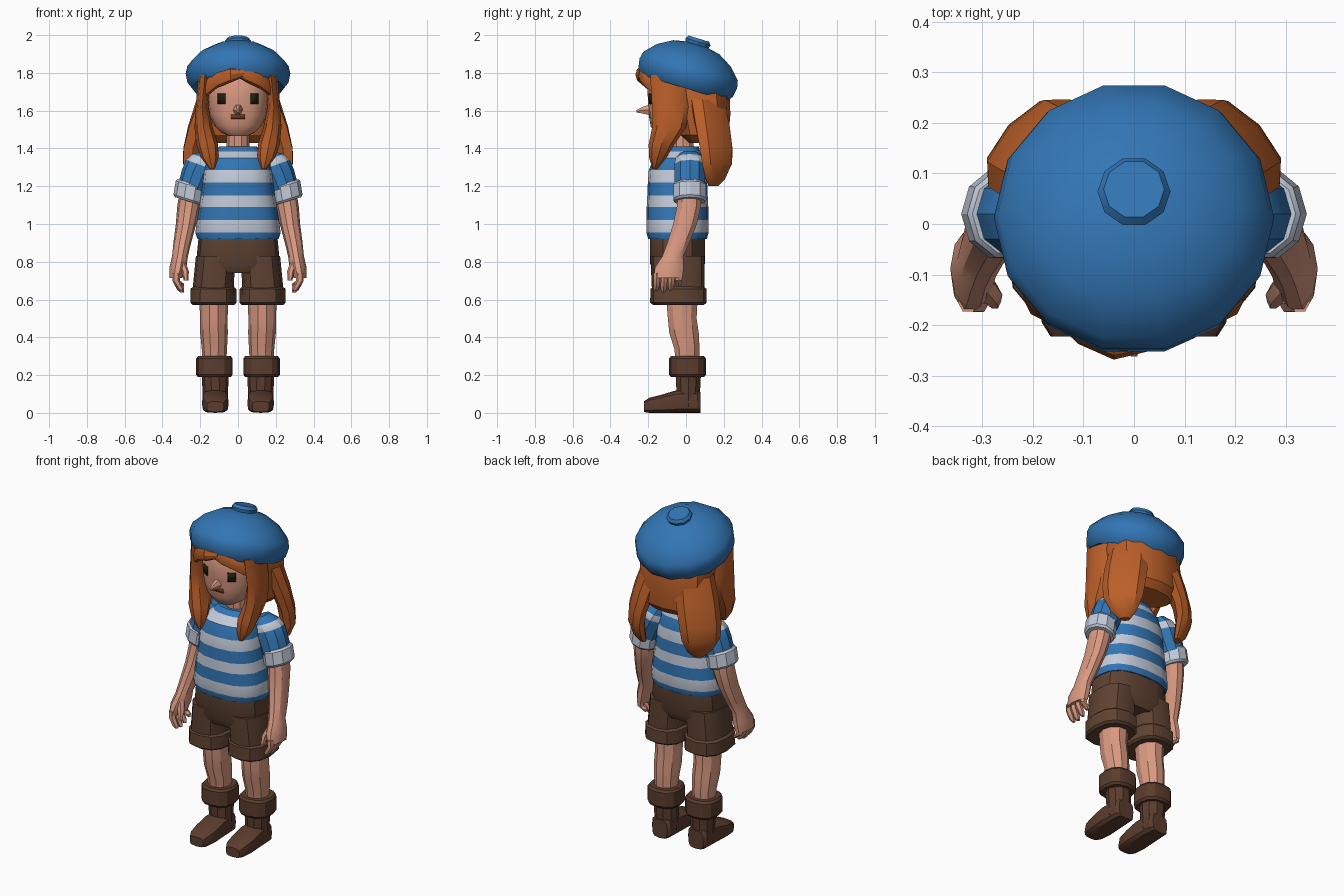
import bpy, bmesh, math
from math import cos, sin, pi, radians
from mathutils import Vector, Euler
from mathutils.bvhtree import BVHTree


def material(name, r, g, b):
    m = bpy.data.materials.new(name)
    m.diffuse_color = (r, g, b, 1)
    return m


BLUE = material("blue", .032, .18, .46)
WHITE = material("pale_grey", .54, .59, .69)
SKIN = material("skin", .70, .32, .22)
HAIR = material("ginger", .50, .115, .022)
BROWN = material("shorts_brown", .115, .056, .032)
BOOT = material("boot_brown", .105, .046, .027)
DARK = material("dark_eye", .016, .014, .005)
LIPS = material("mouth_brown", .19, .053, .01)


def finish(name, bm, mats, mirror=False):
    bmesh.ops.recalc_face_normals(bm, faces=bm.faces)
    me = bpy.data.meshes.new(name)
    bm.to_mesh(me)
    for m in mats:
        me.materials.append(m)
    ob = bpy.data.objects.new(name, me)
    bpy.context.collection.objects.link(ob)
    if mirror:
        ob.modifiers.new("mirror", 'MIRROR').use_mirror_merge = False
    return ob


def loft(name, rings, mats, n=12, p=2.0, rot=(0, 0, 0), mirror=False, pattern=None):
    """Skin a row of super-ellipse rings (x, y, z, radius a, radius b)."""
    if not isinstance(mats, (list, tuple)):
        mats = [mats]
    R = Euler([radians(a) for a in rot]).to_matrix()
    power = lambda v: math.copysign(abs(v) ** (2 / p), v) if abs(v) > 1e-6 else 0
    bm = bmesh.new()
    rows = []
    for x, y, z, a, b in rings:
        rows.append([bm.verts.new(Vector((x, y, z)) + R @ Vector(
            (a * power(cos(2 * pi * i / n)), b * power(sin(2 * pi * i / n)), 0))) for i in range(n)])
    for k, (lo, hi) in enumerate(zip(rows, rows[1:])):
        for i in range(n):
            j = (i + 1) % n
            f = bm.faces.new((lo[i], lo[j], hi[j], hi[i]))
            f.material_index = pattern[k] if pattern else 0
    bm.faces.new(rows[0][::-1])
    f = bm.faces.new(rows[-1])
    f.material_index = pattern[-1] if pattern else 0
    return finish(name, bm, mats, mirror)


def cuff(name, lo, hi, mat, **kw):
    """Rolled band between two rings with softened rims."""
    def mix(t, s):
        c = [l + (h - l) * t for l, h in zip(lo, hi)]
        return (*c[:3], c[3] * s, c[4] * s)
    loft(name, [mix(0, .9), mix(.12, 1), mix(.88, 1), mix(1, .9)], mat, **kw)


# Beret, tilted back, with a button on top
TILT = radians(17)
def on_beret(h, r):
    return (0, -.005 + h * sin(TILT), 1.74 + h * cos(TILT), r, r)

loft("beret", [on_beret(h, r) for h, r in (
    (.0, .20), (-.02, .245), (.01, .268), (.06, .277), (.10, .268), (.16, .21), (.205, .13), (.225, .03))],
    BLUE, n=14, rot=(-17, 0, 0))
loft("beret_button", [on_beret(h, r) for h, r in ((.20, .06), (.235, .072), (.252, .06))],
     BLUE, n=10, rot=(-17, 0, 0))

# Head and neck
head = loft("head", [(0, -.10, 1.465, .05, .05), (0, -.085, 1.485, .088, .085), (0, -.06, 1.52, .125, .128),
                     (0, -.04, 1.58, .153, .157), (0, -.03, 1.66, .165, .172), (0, -.03, 1.75, .165, .175),
                     (0, -.02, 1.83, .13, .14)], SKIN, n=16, p=2.4)
loft("neck", [(0, -.01, 1.34, .07, .065), (0, -.015, 1.42, .06, .058), (0, -.02, 1.54, .06, .06)], SKIN, n=10)
loft("nose", [(0, -.18, 1.605, .03, .035), (0, -.225, 1.603, .018, .022), (0, -.262, 1.597, .006, .008)],
     SKIN, n=6, rot=(90, 0, 0))

# Eyes and mouth laid onto the face
tree = BVHTree.FromPolygons([v.co for v in head.data.vertices], [p.vertices[:] for p in head.data.polygons])
def face_plate(name, x, z, w, h, mat):
    bm = bmesh.new()
    vs = []
    for sx, sz in ((-1, -1), (1, -1), (1, 1), (-1, 1)):
        hit = tree.ray_cast(Vector((x + sx * w / 2, -1, z + sz * h / 2)), Vector((0, 1, 0)))[0]
        vs.append(bm.verts.new(hit + Vector((0, -.006, 0))))
    bm.faces.new(vs)
    ob = finish(name, bm, [mat])
    ob.modifiers.new("thickness", 'SOLIDIFY').thickness = .006

face_plate("left_eye", .088, 1.662, .04, .055, DARK)
face_plate("right_eye", -.088, 1.662, .04, .055, DARK)
face_plate("mouth", 0, 1.568, .075, .022, LIPS)

# Hair: back mass, front locks, back locks and a parted fringe
loft("back_hair", [(0, .10, 1.43, .15, .09), (0, .095, 1.47, .195, .13), (0, .085, 1.58, .215, .15),
                   (0, .07, 1.70, .215, .16), (0, .03, 1.82, .18, .17)], HAIR, n=12, p=2.4)
loft("front_lock", [(.175, -.09, 1.79, .035, .10), (.19, -.08, 1.62, .034, .10), (.182, -.09, 1.51, .048, .09),
                    (.163, -.13, 1.42, .058, .068), (.15, -.15, 1.35, .046, .045), (.137, -.165, 1.29, .012, .012)],
     HAIR, n=8, mirror=True)
loft("back_lock", [(.13, .11, 1.66, .11, .07), (.175, .14, 1.52, .12, .06), (.207, .16, 1.40, .118, .05),
                   (.215, .165, 1.32, .108, .045), (.20, .155, 1.24, .07, .035), (.185, .145, 1.20, .03, .02)],
     HAIR, n=8, rot=(0, 0, -47), mirror=True)
loft("fringe_right", [(.035, -.235, 1.80, .02, .015), (-.04, -.238, 1.79, .042, .03), (-.11, -.205, 1.765, .045, .032),
                      (-.17, -.15, 1.72, .05, .03), (-.20, -.09, 1.66, .03, .025)], HAIR, n=8, rot=(0, 90, 0))
loft("fringe_left", [(-.01, -.23, 1.80, .02, .015), (.06, -.222, 1.785, .042, .03), (.12, -.195, 1.76, .045, .03),
                     (.17, -.15, 1.72, .045, .03), (.20, -.09, 1.66, .03, .025)], HAIR, n=8, rot=(0, 90, 0))

# Striped shirt: one ring per stripe edge
loft("shirt", [(0, -.045, z, rx, ry) for z, rx, ry in (
    (.92, .215, .155), (.955, .226, .165), (1.02, .217, .164), (1.09, .206, .163), (1.15, .196, .160),
    (1.22, .187, .157), (1.285, .18, .152))] + [
    (0, -.04, 1.35, .165, .13), (0, -.02, 1.385, .125, .095), (0, -.01, 1.41, .10, .078)],
    [BLUE, WHITE], n=16, p=2.5, pattern=[0, 1, 0, 1, 0, 1, 0, 1, 0])
loft("sleeve", [(.145, .02, 1.375, .035, .05), (.17, .02, 1.345, .075, .078), (.192, .02, 1.31, .088, .085),
                (.215, .02, 1.26, .086, .085), (.24, .02, 1.19, .08, .085)],
     [BLUE, WHITE], n=10, rot=(0, -20, 0), mirror=True, pattern=[0, 1, 0, 0])
cuff("sleeve_cuff", (.262, .02, 1.12, .085, .092), (.247, .02, 1.215, .084, .09), WHITE,
     n=10, rot=(0, -17, 0), mirror=True)

# Arms, palms, fingers
loft("arm", [(.25, .02, 1.17, .06, .065), (.262, .015, 1.09, .06, .067), (.275, -.005, 1.0, .054, .066),
             (.295, -.04, .90, .047, .062), (.307, -.07, .83, .042, .058), (.318, -.088, .77, .045, .08),
             (.328, -.095, .715, .034, .08)], SKIN, n=10, mirror=True)
for k in range(4):
    y = -.155 + .039 * k
    tip = (.645, .638, .648, .67)[k]
    loft("finger_%d" % (k + 1), [(.328, y, .74, .02, .021), (.328, y, .70, .02, .02),
                                 (.305, y - .003, tip + .015, .018, .018), (.297, y - .003, tip, .01, .01)],
         SKIN, n=6, mirror=True)
loft("thumb", [(.30, -.115, .80, .022, .025), (.28, -.14, .75, .02, .022), (.275, -.155, .70, .012, .014)],
     SKIN, n=6, mirror=True)

# Shorts with turned-up hems
loft("shorts_seat", [(0, -.045, .74, .20, .12), (0, -.045, .79, .222, .148), (0, -.045, .94, .208, .148)],
     BROWN, n=14, p=2.6)
loft("shorts_leg", [(.13, -.042, .60, .11, .135), (.13, -.042, .68, .108, .14), (.118, -.045, .83, .105, .143)],
     BROWN, n=12, p=2.5, mirror=True)
cuff("shorts_hem", (.13, -.04, .572, .123, .15), (.13, -.04, .668, .121, .148), BROWN, n=12, p=2.5, mirror=True)

# Legs
loft("leg", [(.125, .008, .25, .062, .064), (.125, .005, .34, .067, .07), (.127, -.01, .42, .073, .082),
             (.128, -.02, .50, .073, .08), (.128, -.022, .64, .078, .09)], SKIN, n=10, mirror=True)

# Boots
cuff("boot_cuff", (.125, .008, .19, .097, .098), (.125, .008, .30, .097, .098), BOOT, n=12, p=2.4, mirror=True)
loft("boot_shaft", [(.12, .012, .03, .066, .062), (.12, .012, .12, .068, .066), (.122, .012, .23, .072, .072)],
     BOOT, n=10, mirror=True)
loft("boot_foot", [(.12, .078, .055, .05, .055), (.12, .06, .06, .064, .06), (.12, -.05, .06, .07, .06),
                   (.12, -.13, .048, .071, .048), (.12, -.195, .04, .062, .04), (.12, -.222, .033, .045, .028)],
     BOOT, n=12, p=3.5, rot=(90, 0, 0), mirror=True)

# Soft facets with crisp rims
bpy.ops.object.select_all(action='SELECT')
bpy.context.view_layer.objects.active = head
bpy.ops.object.shade_smooth_by_angle(angle=radians(32))
